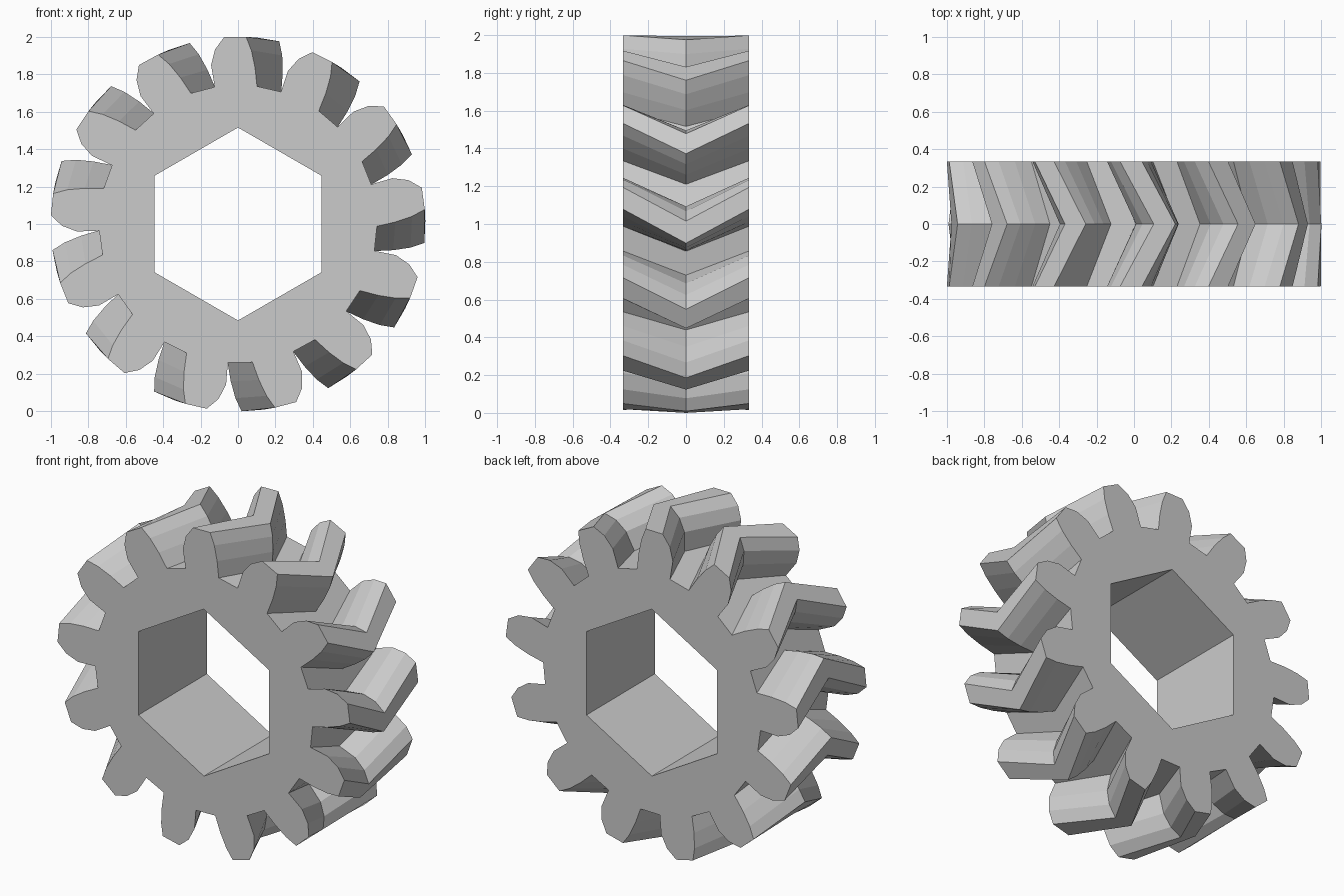
import bpy, bmesh
from math import sin, cos, radians

cube = bpy.data.objects.get("Cube")
if cube:
    bpy.data.objects.remove(cube, do_unlink=True)

TEETH = 13
PITCH = 360 / TEETH
HALF_WIDTH = 0.333
TWIST = -10.3          # degrees from each face to the middle
PHASE = 90.9           # centre of the top tooth on the faces
BORE = 0.515
CENTRE_Z = 1.0

# one tooth, counter-clockwise: (radius, angle from tooth centre)
TOOTH = [(0.742, -8.75), (0.84, -7.1), (0.93, -5.3), (1.0, -3.35),
         (1.0, 3.35), (0.94, 6.6), (0.86, 8.7), (0.742, 8.75)]

metal = bpy.data.materials.new("light_grey")
metal.use_nodes = True
grey = (0.6, 0.6, 0.6, 1)
metal.diffuse_color = grey
metal.node_tree.nodes["Principled BSDF"].inputs["Base Color"].default_value = grey


def ring(bm, polar, y, turn):
    """Closed ring of vertices in a plane facing the front."""
    return [bm.verts.new((r * cos(radians(a + turn)), y,
                          CENTRE_Z + r * sin(radians(a + turn))))
            for r, a in polar]


def bridge(bm, a, b):
    """Join two matching rings with a band of quads."""
    n = len(a)
    return [bm.faces.new((a[i], a[(i + 1) % n], b[(i + 1) % n], b[i]))
            for i in range(n)]


def edges_of(bm, loop):
    n = len(loop)
    found = []
    for i in range(n):
        pair = (loop[i], loop[(i + 1) % n])
        found.append(bm.edges.get(pair) or bm.edges.new(pair))
    return found


bm = bmesh.new()
outline = [(r, PHASE + i * PITCH + a) for i in range(TEETH) for r, a in TOOTH]
hexagon = [(BORE, 30 + 60 * i) for i in range(6)]

# herringbone teeth: two opposite helical halves meeting in the middle
front = ring(bm, outline, -HALF_WIDTH, 0)
middle = ring(bm, outline, 0, TWIST)
back = ring(bm, outline, HALF_WIDTH, 0)
bridge(bm, front, middle)
bridge(bm, middle, back)

# hexagonal bore
bore_front = ring(bm, hexagon, -HALF_WIDTH, 0)
bore_back = ring(bm, hexagon, HALF_WIDTH, 0)
bridge(bm, bore_front, bore_back)

# flat end faces between the teeth outline and the bore
for outer, inner, y in ((front, bore_front, -1), (back, bore_back, 1)):
    bmesh.ops.triangle_fill(bm, use_beauty=True, normal=(0, y, 0),
                            edges=edges_of(bm, outer) + edges_of(bm, inner))

bmesh.ops.recalc_face_normals(bm, faces=bm.faces)
mesh = bpy.data.meshes.new("herringbone_gear")
bm.to_mesh(mesh)
bm.free()
mesh.materials.append(metal)
gear = bpy.data.objects.new("herringbone_gear", mesh)
bpy.context.collection.objects.link(gear)
